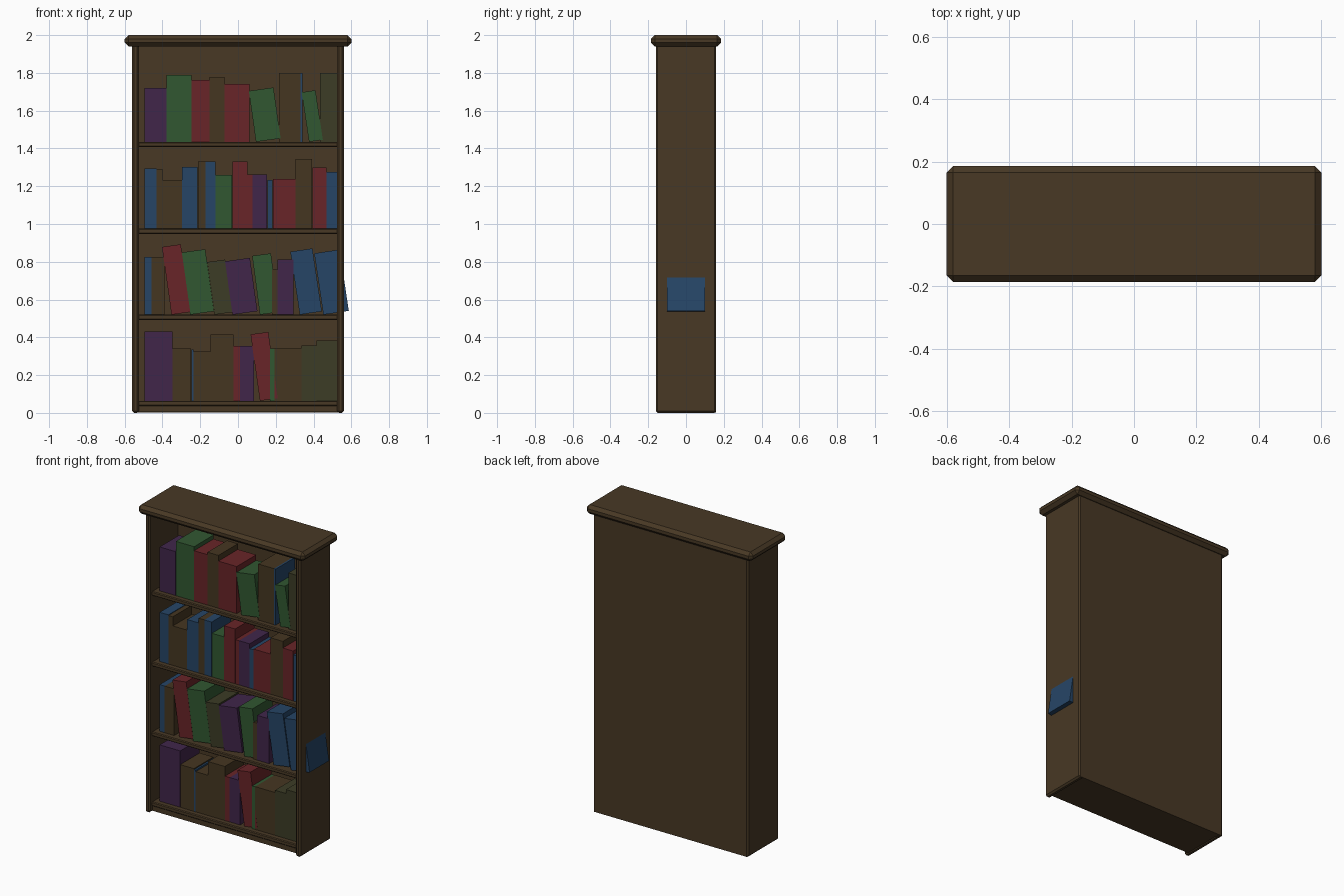
import bpy, math
from mathutils import Matrix, Vector


def material(name, rgb):
    m = bpy.data.materials.new(name)
    m.diffuse_color = (*rgb, 1)
    return m


WOOD = material("dark_wood", (0.065, 0.040, 0.018))
COVERS = {
    "purple": material("purple_cover", (0.052, 0.019, 0.068)),
    "green": material("green_cover", (0.031, 0.096, 0.031)),
    "red": material("red_cover", (0.140, 0.018, 0.021)),
    "blue": material("blue_cover", (0.019, 0.060, 0.134)),
    "brown": material("brown_cover", (0.060, 0.037, 0.015)),
    "olive": material("olive_cover", (0.045, 0.045, 0.019)),
}


def box(name, lo, hi, mat, bevel=0.0, tilt=0.0):
    """Box between two corners; tilt leans it left about its bottom left edge."""
    lo, hi = Vector(lo), Vector(hi)
    verts = [Vector((x, y, z)) for x in (lo.x, hi.x) for y in (lo.y, hi.y) for z in (lo.z, hi.z)]
    if tilt:
        rot = Matrix.Rotation(math.radians(-tilt), 3, 'Y')
        verts = [lo + rot @ (v - lo) for v in verts]
    faces = [(0, 1, 3, 2), (4, 6, 7, 5), (0, 4, 5, 1), (2, 3, 7, 6), (0, 2, 6, 4), (1, 5, 7, 3)]
    me = bpy.data.meshes.new(name)
    me.from_pydata(verts, [], faces)
    me.materials.append(mat)
    ob = bpy.data.objects.new(name, me)
    bpy.context.collection.objects.link(ob)
    if bevel:
        mod = ob.modifiers.new("chamfer", 'BEVEL')
        mod.width, mod.segments = bevel, 1
    return ob


# Carcass: sides, back, overhanging top, plinth
box("left_side", (-0.56, -0.16, 0), (-0.525, 0.16, 1.95), WOOD, 0.01)
box("right_side", (0.525, -0.16, 0), (0.56, 0.16, 1.95), WOOD, 0.01)
box("back_panel", (-0.55, 0.13, 0.003), (0.55, 0.16, 1.95), WOOD)
box("top_slab", (-0.6, -0.185, 1.94), (0.6, 0.185, 2.0), WOOD, 0.02)
box("plinth", (-0.53, -0.13, 0.005), (0.53, 0.14, 0.045), WOOD)

# Shelves
SHELVES = (0.064, 0.52, 0.975, 1.435)
for i, z in enumerate(SHELVES):
    box(f"shelf_{i + 1}", (-0.53, -0.135, z - 0.027), (0.53, 0.14, z), WOOD, 0.005)


# Books: colour, left edge, width, height, lean in degrees
def fill(shelf, books):
    z = SHELVES[shelf - 1]
    for i, (colour, x, w, h, tilt) in enumerate(books):
        front = -0.1 - 0.0004 * (i % 3)
        box(f"book_{shelf}_{i + 1}", (x, front, z), (x + w, 0.1, z + h), COVERS[colour], 0, tilt)


fill(1, [
    ("purple", -0.495, 0.148, 0.367, 0), ("brown", -0.346, 0.098, 0.278, 0),
    ("blue", -0.247, 0.012, 0.272, 0), ("brown", -0.235, 0.090, 0.262, 0),
    ("brown", -0.145, 0.120, 0.352, 0), ("red", -0.024, 0.034, 0.289, 0),
    ("purple", 0.010, 0.075, 0.289, 0), ("red", 0.116, 0.095, 0.355, 8),
    ("green", 0.170, 0.024, 0.278, 0), ("brown", 0.194, 0.142, 0.279, 0),
    ("olive", 0.337, 0.078, 0.294, 0), ("olive", 0.416, 0.108, 0.320, 0),
])
fill(2, [
    ("blue", -0.495, 0.037, 0.304, 0), ("brown", -0.458, 0.068, 0.304, 0),
    ("red", -0.352, 0.100, 0.362, 8), ("green", -0.254, 0.128, 0.332, 8),
    ("olive", -0.124, 0.096, 0.281, 8), ("purple", -0.029, 0.133, 0.285, 8),
    ("green", 0.116, 0.100, 0.314, 7.5), ("brown", 0.180, 0.028, 0.24, 0),
    ("purple", 0.209, 0.086, 0.292, 0), ("blue", 0.327, 0.118, 0.337, 8.5),
    ("blue", 0.452, 0.136, 0.328, 8.5),
])
fill(3, [
    ("blue", -0.495, 0.063, 0.320, 0), ("brown", -0.432, 0.032, 0.316, 0),
    ("brown", -0.399, 0.102, 0.257, 0), ("blue", -0.296, 0.082, 0.326, 0),
    ("brown", -0.213, 0.041, 0.357, 0), ("blue", -0.172, 0.053, 0.357, 0),
    ("green", -0.118, 0.087, 0.284, 0), ("red", -0.030, 0.080, 0.357, 0),
    ("red", 0.051, 0.026, 0.288, 0), ("purple", 0.077, 0.077, 0.288, 0),
    ("blue", 0.155, 0.028, 0.257, 0), ("red", 0.184, 0.120, 0.262, 0),
    ("brown", 0.305, 0.088, 0.368, 0), ("red", 0.394, 0.074, 0.325, 0),
    ("blue", 0.469, 0.055, 0.300, 0),
])
fill(4, [
    ("purple", -0.495, 0.116, 0.286, 0), ("green", -0.378, 0.132, 0.354, 0),
    ("red", -0.246, 0.095, 0.328, 0), ("brown", -0.150, 0.079, 0.344, 0),
    ("red", -0.071, 0.132, 0.307, 0), ("green", 0.095, 0.132, 0.272, 8),
    ("brown", 0.216, 0.114, 0.365, 0), ("blue", 0.330, 0.012, 0.365, 0),
    ("green", 0.376, 0.074, 0.265, 8.5), ("olive", 0.433, 0.090, 0.365, 0),
])
